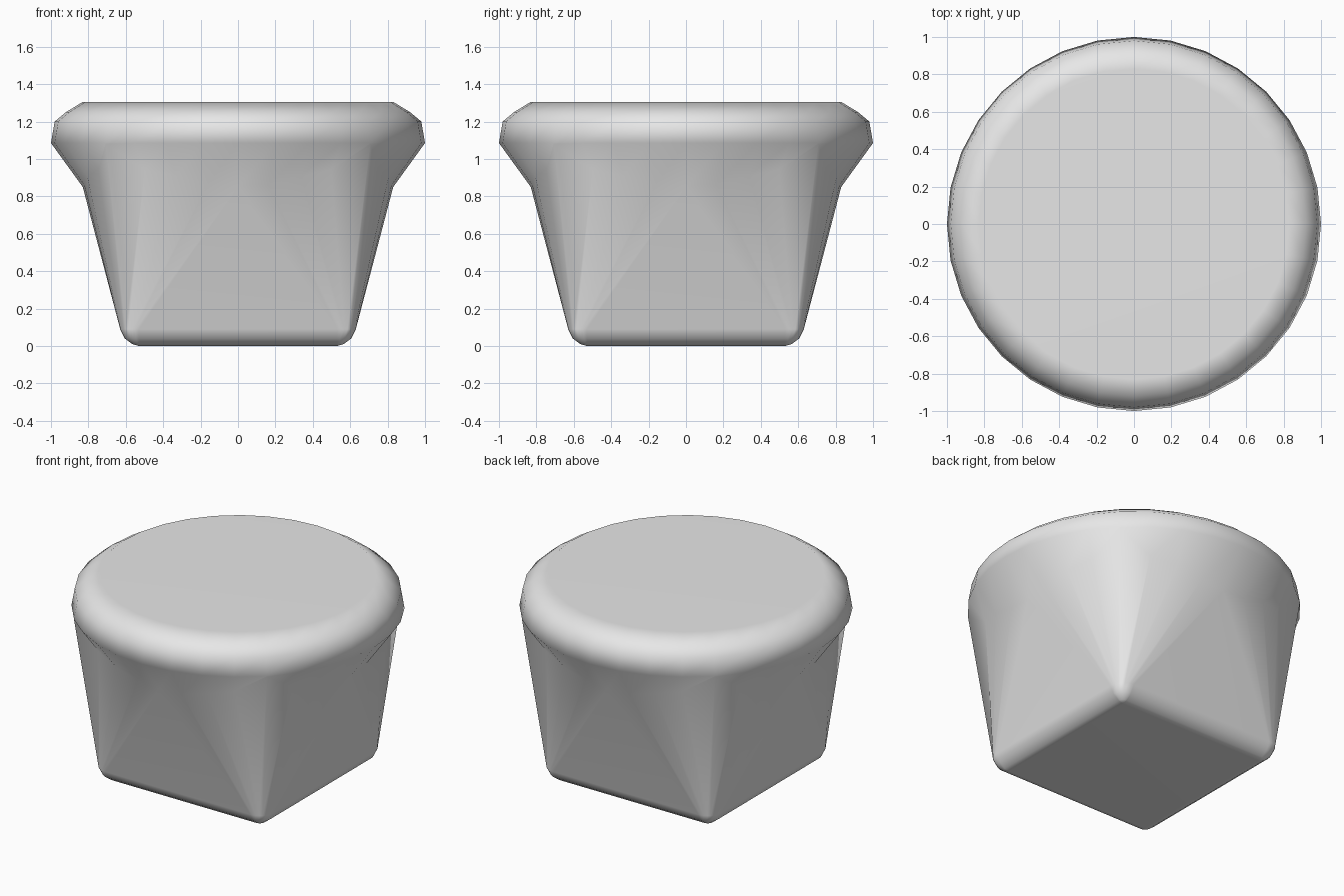
import bpy, bmesh
from math import pi, cos, sin

cube = bpy.data.objects.get("Cube")
if cube:
    bpy.data.objects.remove(cube, do_unlink=True)

STEPS = 8                                  # segments per quarter turn
# How far the side wall dips below the rim, from mid-side to corner
DIP = [1.0, 0.95, 0.75, 0.6, 0.0]


def ring(bm, spread, radius, height):
    """Square of half width `spread`, rounded by a radius and height per step."""
    verts = []
    for quarter in range(4):
        turn = quarter * pi / 2
        ox = spread * (cos(turn) - sin(turn))
        oy = spread * (sin(turn) + cos(turn))
        for step in range(STEPS + 1):
            dip = DIP[min(step, STEPS - step)]
            a = turn + step * pi / 2 / STEPS
            r = radius(dip)
            verts.append(bm.verts.new((ox + r * cos(a), oy + r * sin(a), height(dip))))
    return verts


bm = bmesh.new()

# Rounded square foot
rings = [ring(bm, 0.53, lambda d, r=r: r, lambda d, z=z: z)
         for r, z in [(0, 0), (0.035, 0.01), (0.075, 0.04), (0.1, 0.09)]]
# Scalloped upper edge of the side walls
rings.append(ring(bm, 0, lambda d: 1 - 0.17 * d, lambda d: 1.08 - 0.23 * d))
# Round rim
rings += [ring(bm, 0, lambda d, r=r: r, lambda d, z=z: z)
          for r, z in [(1, 1.085), (0.98, 1.2), (0.92, 1.25), (0.83, 1.305)]]

for low, high in zip(rings, rings[1:]):
    for i in range(len(low)):
        j = (i + 1) % len(low)
        bm.faces.new((low[i], low[j], high[j], high[i]))
bm.faces.new(rings[0][::-1])               # underside
bm.faces.new(rings[-1])                    # flat top
bmesh.ops.remove_doubles(bm, verts=bm.verts, dist=0.0005)
bmesh.ops.recalc_face_normals(bm, faces=bm.faces)

mesh = bpy.data.meshes.new("round_topped_block")
bm.to_mesh(mesh)
bm.free()
block = bpy.data.objects.new("round_topped_block", mesh)
bpy.context.collection.objects.link(block)

# Plain grey surface
grey = bpy.data.materials.new("light_grey")
grey.use_nodes = True
colour = (0.8, 0.8, 0.8, 1)
grey.diffuse_color = colour
grey.node_tree.nodes["Principled BSDF"].inputs["Base Color"].default_value = colour
mesh.materials.append(grey)

# Smooth shading that keeps the broad faces flat
for poly in mesh.polygons:
    poly.use_smooth = True
block.modifiers.new("flat_faces", 'WEIGHTED_NORMAL')
